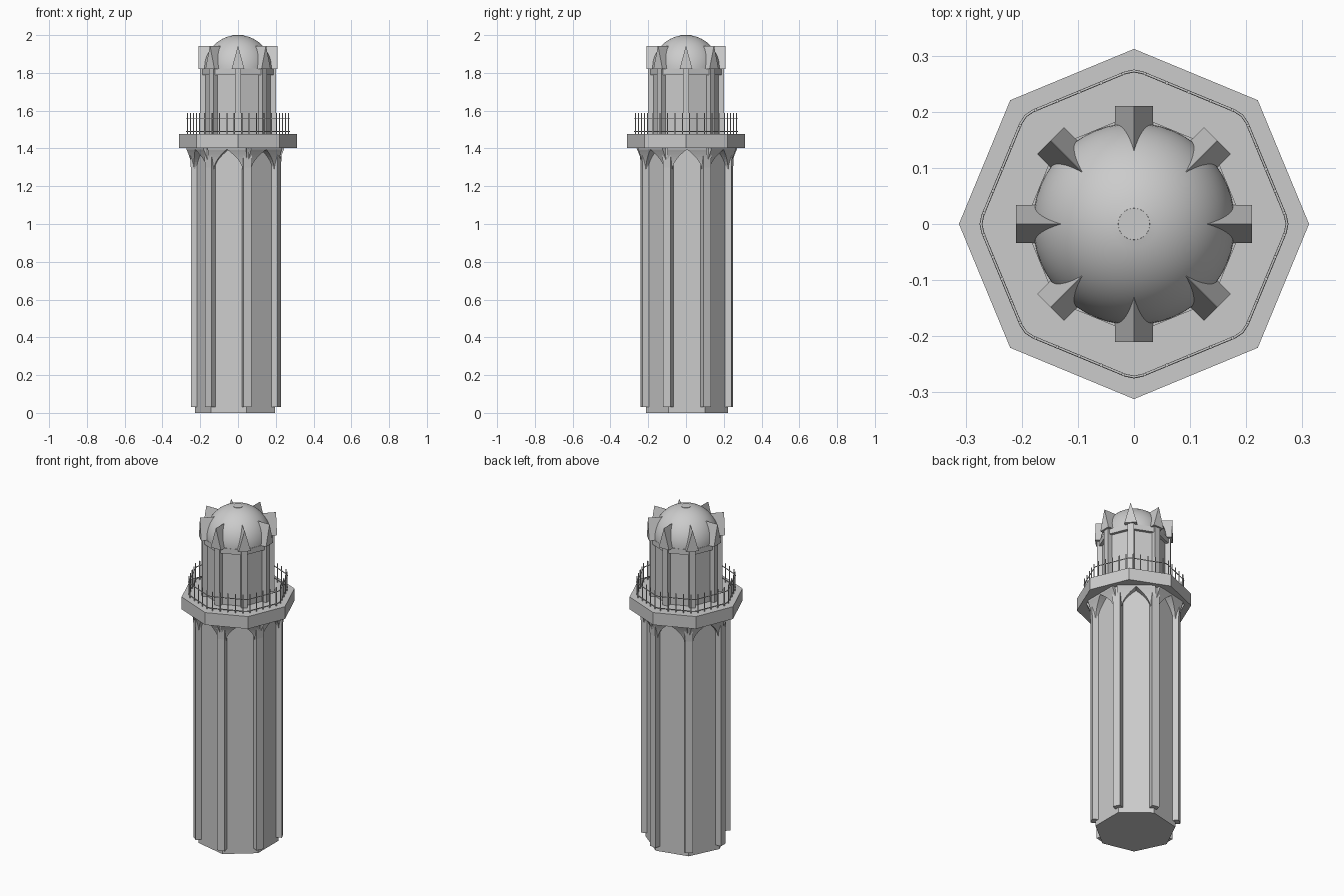
import bpy, bmesh
from math import sin, cos, pi, sqrt

if "Cube" in bpy.data.objects:
    bpy.data.objects.remove(bpy.data.objects["Cube"])

SHAFT_ANG = [pi + k * 2 * pi / 7 for k in range(7)]
OCT_ANG = [k * pi / 4 for k in range(8)]
OFF = (-0.004, 0.005)          # the shaft sits slightly off centre


def finish(name, bm, smooth=None):
    bmesh.ops.recalc_face_normals(bm, faces=bm.faces)
    me = bpy.data.meshes.new(name)
    bm.to_mesh(me)
    bm.free()
    ob = bpy.data.objects.new(name, me)
    bpy.context.collection.objects.link(ob)
    if smooth:
        bpy.ops.object.select_all(action='DESELECT')
        ob.select_set(True)
        bpy.context.view_layer.objects.active = ob
        bpy.ops.object.shade_smooth_by_angle(angle=smooth)
    return ob


def skin(bm, rings):
    """Closed solid through a list of equal-length rings of points."""
    vs = [[bm.verts.new(p) for p in r] for r in rings]
    n = len(vs[0])
    for a, b in zip(vs, vs[1:]):
        for i in range(n):
            j = (i + 1) % n
            bm.faces.new((a[i], a[j], b[j], b[i]))
    bm.faces.new(vs[0][::-1])
    bm.faces.new(vs[-1])


def lathe(name, sides, prof, start=0.0, off=(0, 0), smooth=None):
    bm = bmesh.new()
    skin(bm, [[(off[0] + r * cos(start + i * 2 * pi / sides),
                off[1] + r * sin(start + i * 2 * pi / sides), z)
               for i in range(sides)] for r, z in prof])
    return finish(name, bm, smooth)


def radial(bm, ang, rows, off=(0, 0)):
    """Block facing outward at ang; rows are (r_in, r_out, t0, t1, z)."""
    def pt(r, t, z):
        return (off[0] + r * cos(ang) - t * sin(ang),
                off[1] + r * sin(ang) + t * cos(ang), z)
    skin(bm, [[pt(a, t0, z), pt(b, t0, z), pt(b, t1, z), pt(a, t1, z)]
              for a, b, t0, t1, z in rows])


# seven-sided shaft
lathe("shaft", 7, [(0.223, 0), (0.223, 1.41)], pi, OFF)

# corner ribs
bm = bmesh.new()
for a in SHAFT_ANG:
    radial(bm, a, [(0.17, 0.246, -0.022, 0.022, 0.03),
                   (0.17, 0.246, -0.022, 0.022, 1.30),
                   (0.17, 0.252, -0.024, 0.024, 1.405)], OFF)
finish("shaft_ribs", bm)

# pointed arches between the ribs, flaring towards the gallery
bm = bmesh.new()
N = 8
for a in SHAFT_ANG:
    for s in (-1, 1):
        rows = []
        for i in range(N + 1):
            u = i / N
            rows.append((0.18, 0.216 + 0.032 * u ** 1.6,
                         s * 0.077 * (1 - u ** 1.8), s * 0.104, 1.29 + 0.105 * u))
        rows.append((0.18, 0.25, 0, s * 0.106, 1.41))
        radial(bm, a + pi / 7, rows, OFF)
finish("shaft_arches", bm)

# gallery floor
lathe("gallery", 8, [(0.312, 1.402), (0.312, 1.476)])

# railing: rounded octagonal rails and thin balusters
R = 0.276
corners = [(R * cos(a), R * sin(a)) for a in OCT_ANG]


def lerp(p, q, t):
    return (p[0] + (q[0] - p[0]) * t, p[1] + (q[1] - p[1]) * t)


path = []
for i, c in enumerate(corners):
    path += [lerp(c, corners[i - 1], 0.08), lerp(c, (0, 0), 0.012),
             lerp(c, corners[(i + 1) % 8], 0.08)]
for z, nm in ((1.49, "lower_rail"), (1.56, "upper_rail")):
    cu = bpy.data.curves.new(nm, 'CURVE')
    cu.dimensions = '3D'
    cu.bevel_depth = 0.0025
    cu.bevel_resolution = 1
    sp = cu.splines.new('POLY')
    sp.points.add(len(path) - 1)
    for p, (x, y) in zip(sp.points, path):
        p.co = (x, y, z, 1)
    sp.use_cyclic_u = True
    bpy.context.collection.objects.link(bpy.data.objects.new(nm, cu))

bm = bmesh.new()
for i, c in enumerate(corners):
    for k in range(5):
        x, y = lerp(c, corners[(i + 1) % 8], (k + 0.5) / 5)
        skin(bm, [[(x + 0.0032 * cos(j * pi / 3), y + 0.0032 * sin(j * pi / 3), z)
                   for j in range(6)] for z in (1.47, 1.588)])
finish("balusters", bm)

# lantern room with cornice
lathe("lantern_wall", 8, [(0.178, 1.47), (0.178, 1.80)])
lathe("lantern_cornice", 8, [(0.196, 1.79), (0.196, 1.822)])

# lantern columns and the gabled blocks above them
bm = bmesh.new()
for a in OCT_ANG:
    radial(bm, a, [(0.15, 0.2, -0.017, 0.017, 1.47),
                   (0.15, 0.2, -0.017, 0.017, 1.825)])
finish("lantern_columns", bm)
bm = bmesh.new()
for a in OCT_ANG:
    radial(bm, a, [(0.09, 0.21, -0.034, 0.034, 1.82),
                   (0.09, 0.21, -0.0004, 0.0004, 1.943)])
finish("gables", bm)

# dome with a small flat cap
D = 0.18
prof = [(D * cos(i * pi / 40), 1.82 + D * sin(i * pi / 40)) for i in range(19)]
prof.append((0.028, 1.82 + sqrt(D * D - 0.028 ** 2) + 0.002))
lathe("dome", 48, prof, 0, (0, 0), 0.6)
